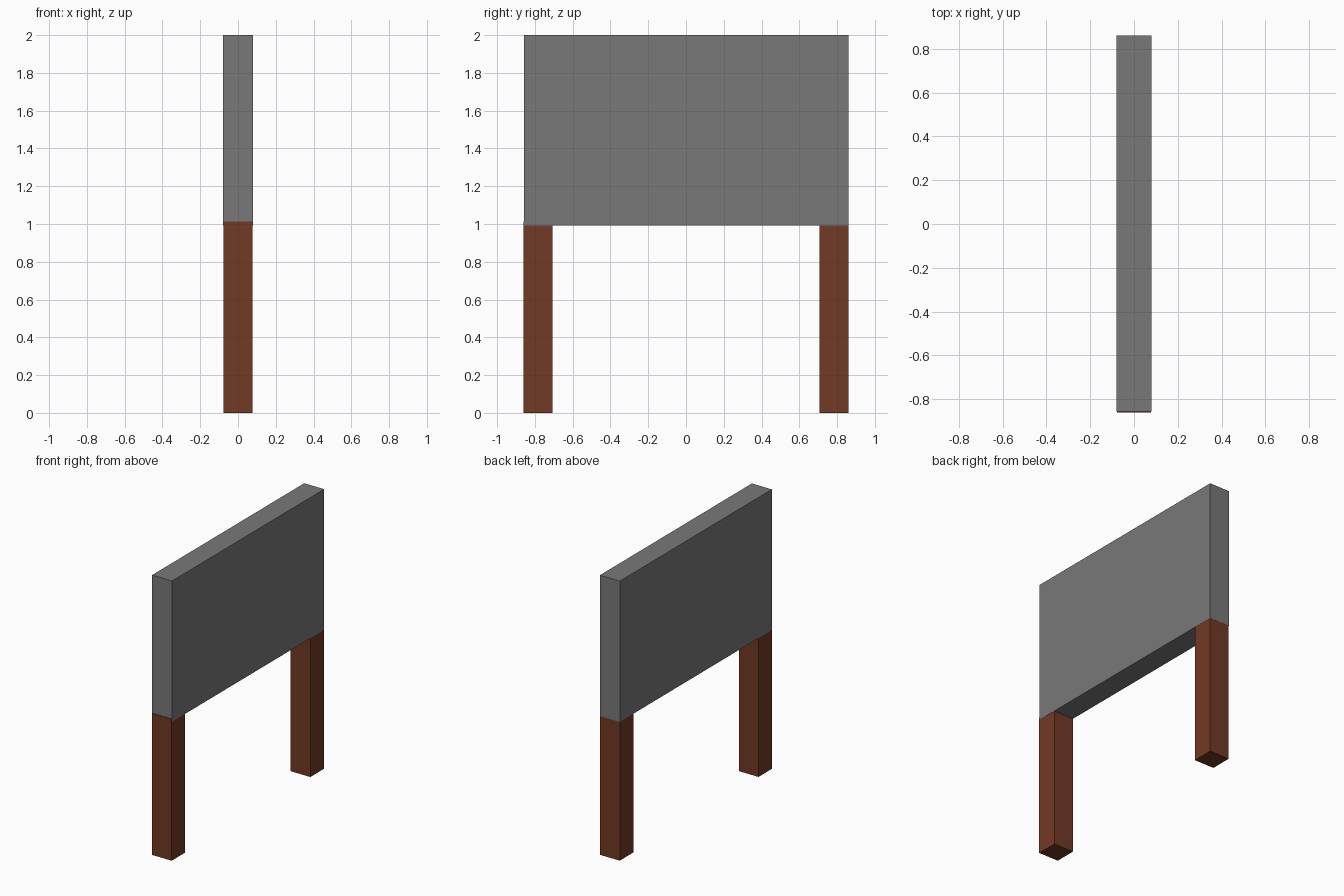
import bpy

if "Cube" in bpy.data.objects:
    bpy.data.objects.remove(bpy.data.objects["Cube"])


def material(name, color):
    mat = bpy.data.materials.new(name)
    mat.diffuse_color = (*color, 1)
    mat.use_nodes = True
    mat.node_tree.nodes["Principled BSDF"].inputs["Base Color"].default_value = mat.diffuse_color
    return mat


def box(name, half_x, y0, y1, z0, z1, mat):
    """Box spanning the y and z ranges, centred on x."""
    bpy.ops.mesh.primitive_cube_add(size=1, location=(0, (y0 + y1) / 2, (z0 + z1) / 2))
    ob = bpy.context.object
    ob.name = name
    ob.scale = (2 * half_x, y1 - y0, z1 - z0)
    bpy.ops.object.transform_apply(location=False, rotation=False, scale=True)
    ob.data.materials.append(mat)
    return ob


wood = material("brown_wood", (0.165, 0.041, 0.018))
slate = material("dark_grey", (0.19, 0.19, 0.19))

# Grey sign board
box("board", 0.079, -0.857, 0.861, 0.993, 2.0, slate)

# Two posts, tops tucked slightly into the board
for name, y0, y1 in (("front_post", -0.861, -0.708), ("back_post", 0.706, 0.86)):
    box(name, 0.078, y0, y1, 0.0, 1.012, wood)
